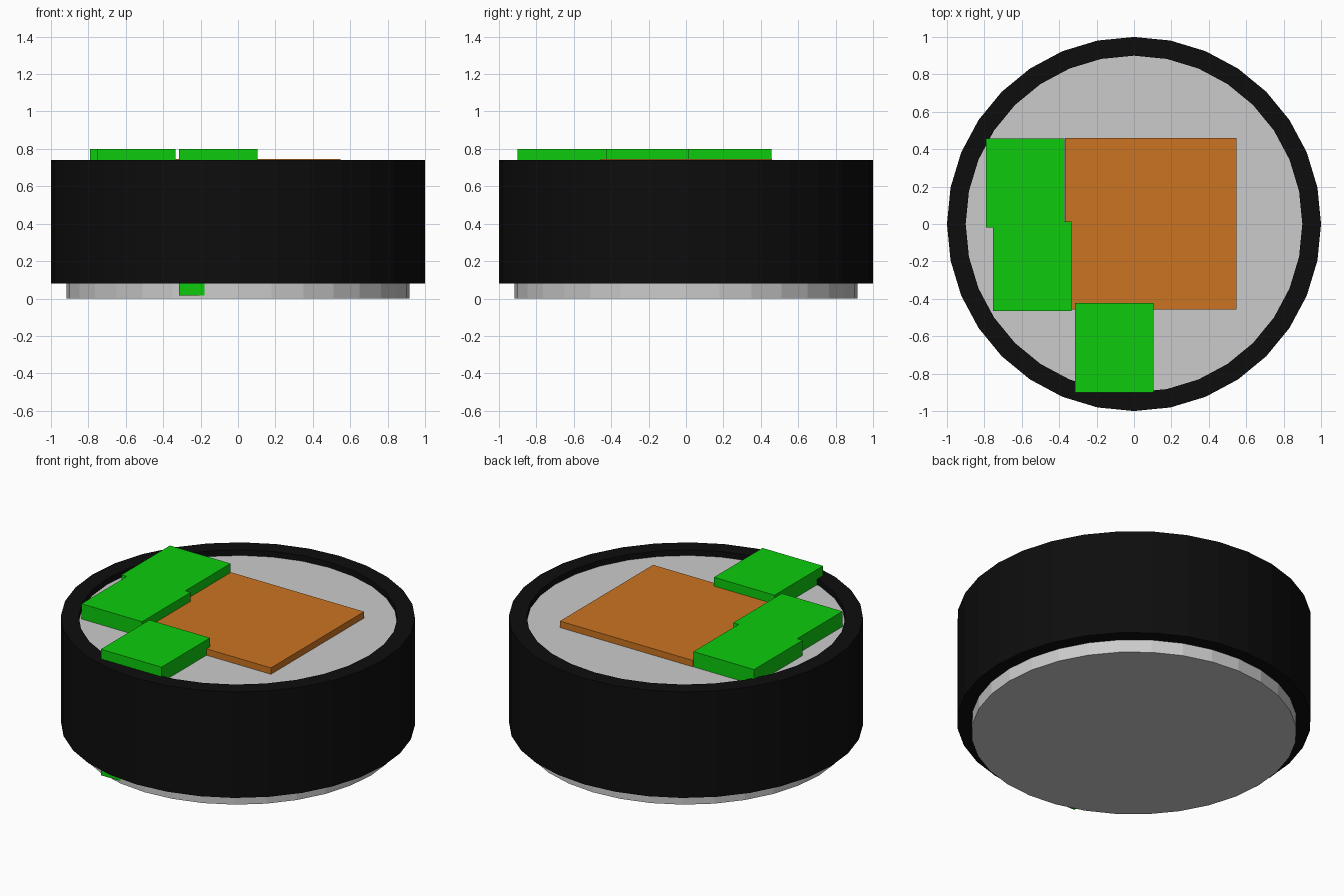
import bpy, bmesh, math

if "Cube" in bpy.data.objects:
    bpy.data.objects.remove(bpy.data.objects["Cube"])


def material(name, rgb):
    m = bpy.data.materials.new(name)
    m.diffuse_color = (*rgb, 1)
    m.use_nodes = True
    m.node_tree.nodes["Principled BSDF"].inputs["Base Color"].default_value = m.diffuse_color
    return m


black = material("black", (0.004, 0.004, 0.004))
grey = material("light_grey", (0.6, 0.6, 0.6))
orange = material("orange", (0.6, 0.175, 0.015))
green = material("green", (0.004, 0.6, 0.004))


def finish(bm, name, mat):
    bmesh.ops.recalc_face_normals(bm, faces=bm.faces)
    mesh = bpy.data.meshes.new(name)
    bm.to_mesh(mesh)
    bm.free()
    mesh.materials.append(mat)
    ob = bpy.data.objects.new(name, mesh)
    bpy.context.collection.objects.link(ob)
    return ob


def circle(bm, r, z, n=32):
    return [bm.verts.new((r * math.cos(2 * math.pi * i / n),
                          r * math.sin(2 * math.pi * i / n), z)) for i in range(n)]


def bridge(bm, a, b):
    for i in range(len(a)):
        j = (i + 1) % len(a)
        bm.faces.new((a[i], a[j], b[j], b[i]))


def box(name, x0, x1, y0, y1, z0, z1, mat):
    bm = bmesh.new()
    bmesh.ops.create_cube(bm, size=1)
    for v in bm.verts:
        v.co = (x1 if v.co.x > 0 else x0, y1 if v.co.y > 0 else y0,
                z1 if v.co.z > 0 else z0)
    return finish(bm, name, mat)


# Outer tyre: square-section ring
bm = bmesh.new()
section = [(1.0, 0.08), (1.0, 0.74), (0.9, 0.74), (0.9, 0.08)]
rings = [circle(bm, r, z) for r, z in section]
for k in range(4):
    bridge(bm, rings[k], rings[(k + 1) % 4])
finish(bm, "outer_ring", black)

# Inner drum showing below the ring and inside its rim
bm = bmesh.new()
low, high = circle(bm, 0.918, 0.0), circle(bm, 0.918, 0.705)
bridge(bm, low, high)
bm.faces.new(low)
bm.faces.new(high)
finish(bm, "inner_drum", grey)

# Square block in the middle
box("centre_block", -0.37, 0.547, -0.457, 0.46, 0.06, 0.745, orange)

# Three tall blocks sunk into the drum
for name, x, y in (("side_block_back", -0.79, -0.02),
                   ("side_block_front", -0.753, -0.465),
                   ("front_block", -0.315, -0.9)):
    box(name, x, x + 0.418, y, y + 0.478, 0.015, 0.80, green)
